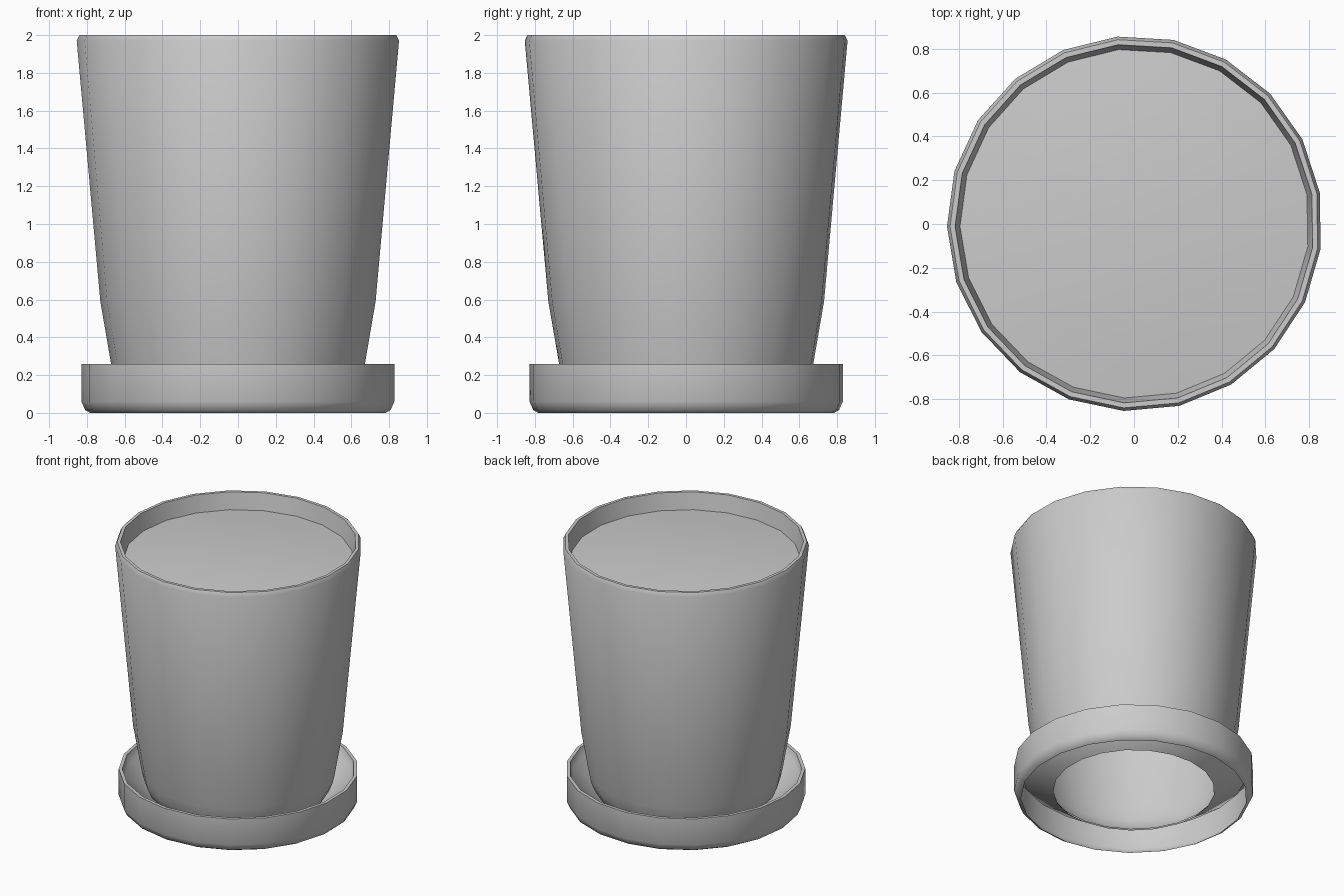
import bpy, bmesh, math

cube = bpy.data.objects.get("Cube")
if cube:
    bpy.data.objects.remove(cube, do_unlink=True)

SIDES = 21
TURN = math.radians(9.5)
CENTRE_X, CENTRE_Y = 0.003, 0.002

clay = bpy.data.materials.new("plain_grey")
clay.use_nodes = True
grey = (0.6, 0.6, 0.6, 1)
clay.diffuse_color = grey
clay.node_tree.nodes["Principled BSDF"].inputs["Base Color"].default_value = grey


def lathe(name, profile):
    """Spin (radius, height) points, listed bottom-outside first, around z.
    Radius 0 makes a single pole."""
    bm = bmesh.new()
    rings = []
    for r, z in profile:
        angles = [TURN + math.tau * i / SIDES for i in range(SIDES if r > 0 else 1)]
        rings.append([bm.verts.new((CENTRE_X + r * math.cos(a),
                                    CENTRE_Y + r * math.sin(a), z)) for a in angles])
    for a, b in zip(rings, rings[1:]):
        for i in range(SIDES):
            j = (i + 1) % SIDES
            if len(b) == 1:
                bm.faces.new((a[i], a[j], b[0]))
            else:
                bm.faces.new((a[i], a[j], b[j], b[i]))
    mesh = bpy.data.meshes.new(name)
    bm.to_mesh(mesh)
    bm.free()
    mesh.materials.append(clay)
    obj = bpy.data.objects.new(name, mesh)
    bpy.context.collection.objects.link(obj)
    bpy.ops.object.select_all(action="DESELECT")
    obj.select_set(True)
    bpy.context.view_layer.objects.active = obj
    bpy.ops.object.shade_smooth_by_angle(angle=math.radians(50))


# Tapered pot shell, rounded in at the open bottom, with a bevelled rim and inner lip
lathe("pot", [(0.57, 0.065), (0.63, 0.12), (0.66, 0.19), (0.675, 0.26), (0.732, 0.59),
              (0.857, 1.97), (0.843, 2.0), (0.82, 2.0), (0.797, 1.87)])

# Gently domed soil just below the rim
lathe("soil", [(0.799, 1.873), (0.55, 1.898), (0.28, 1.914), (0, 1.92)])

# Saucer shell: outer wall, rim, and a bowl sloping in to the central opening
lathe("saucer", [(0.785, 0.0), (0.812, 0.015), (0.832, 0.06), (0.832, 0.26),
                 (0.808, 0.26), (0.79, 0.205), (0.56, 0.05)])
